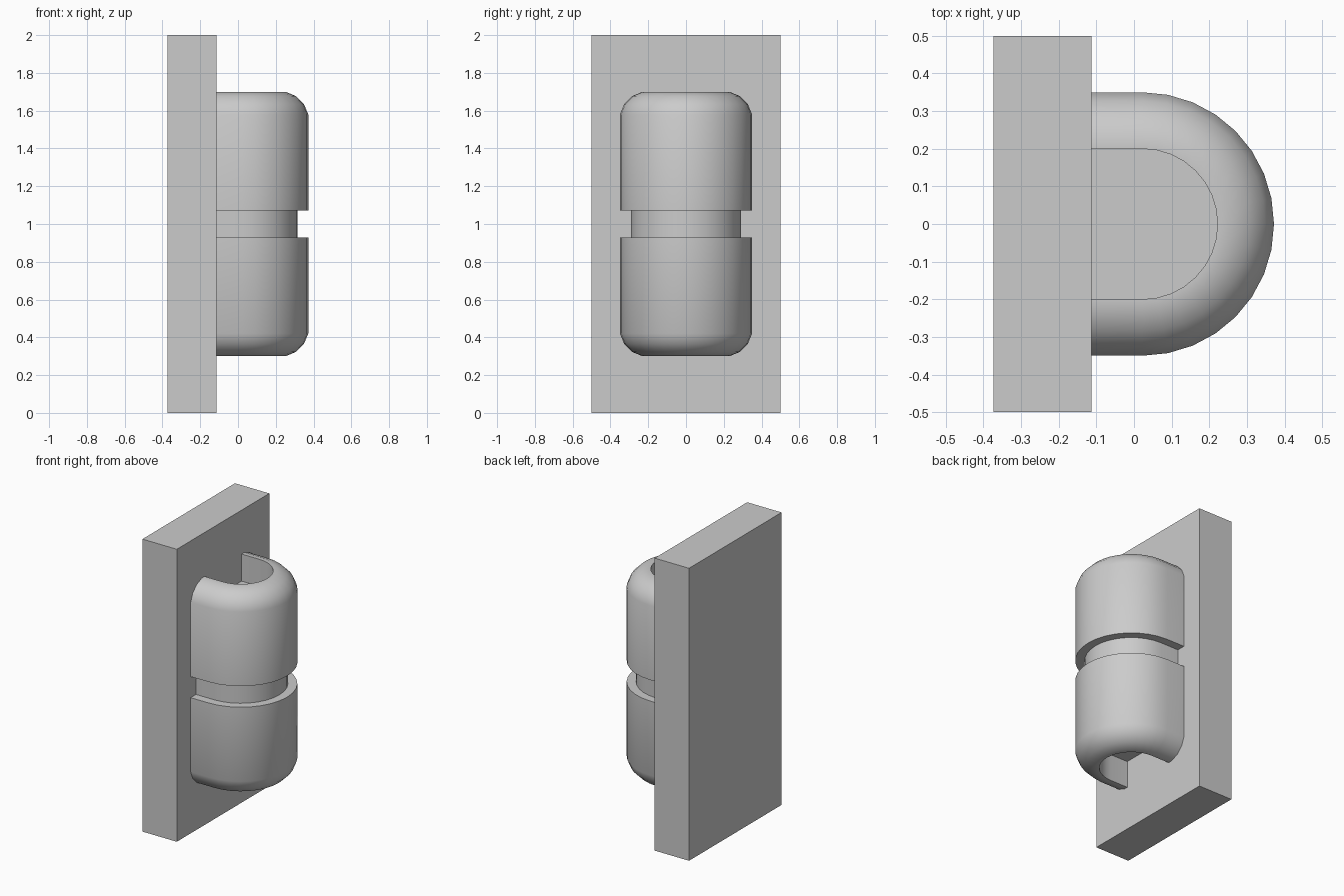
import bpy, bmesh, math

if "Cube" in bpy.data.objects:
    bpy.data.objects.remove(bpy.data.objects["Cube"])

PLATE_X = -0.113      # front face of the wall plate
ARC_X = 0.022         # centre of the rounded front
ARC_SEGS = 16


def make_object(name, bm):
    bmesh.ops.recalc_face_normals(bm, faces=bm.faces[:])
    mesh = bpy.data.meshes.new(name)
    bm.to_mesh(mesh)
    bm.free()
    obj = bpy.data.objects.new(name, mesh)
    bpy.context.collection.objects.link(obj)
    return obj


# Wall plate
bm = bmesh.new()
bmesh.ops.create_cube(bm, size=1)
for v in bm.verts:
    v.co = ((v.co.x + 0.5) * 0.26 - 0.373, v.co.y, (v.co.z + 0.5) * 2)
make_object("wall_plate", bm)

# Half profile (radius, height above mid): recess, rounded rim, side, groove
R = 0.15
rim = []
for k in range(4):
    a = math.radians(78.75 - 22.5 * k)
    r = R / math.cos(math.radians(11.25))
    rim.append((0.2 + r * math.cos(a), 0.55 + r * math.sin(a)))
half = [(0, 0.515), (0.2, 0.515), (0.2, 0.7)] + rim + [(0.35, 0.072), (0.292, 0.072)]
profile = half + [(r, -z) for r, z in reversed(half)]


# U-shaped section at a given radius: straight side, half circle, straight side
def u_path(r):
    pts = [(PLATE_X, -r)]
    for i in range(ARC_SEGS + 1):
        a = math.pi * i / ARC_SEGS - math.pi / 2
        pts.append((ARC_X + r * math.cos(a), r * math.sin(a)))
    return pts + [(PLATE_X, r)]


# Lamp housing with a groove round the middle and a recess at each end
bm = bmesh.new()
rings = [[bm.verts.new((x, y, 1 + z)) for x, y in u_path(r)] for r, z in profile]
for lo, hi in zip(rings, rings[1:]):
    for i in range(len(lo) - 1):
        bm.faces.new((lo[i], lo[i + 1], hi[i + 1], hi[i]))
bmesh.ops.remove_doubles(bm, verts=bm.verts[:], dist=1e-5)
housing = make_object("lamp_housing", bm)

bpy.ops.object.select_all(action='DESELECT')
housing.select_set(True)
bpy.context.view_layer.objects.active = housing
bpy.ops.object.shade_smooth_by_angle(angle=math.radians(35))
